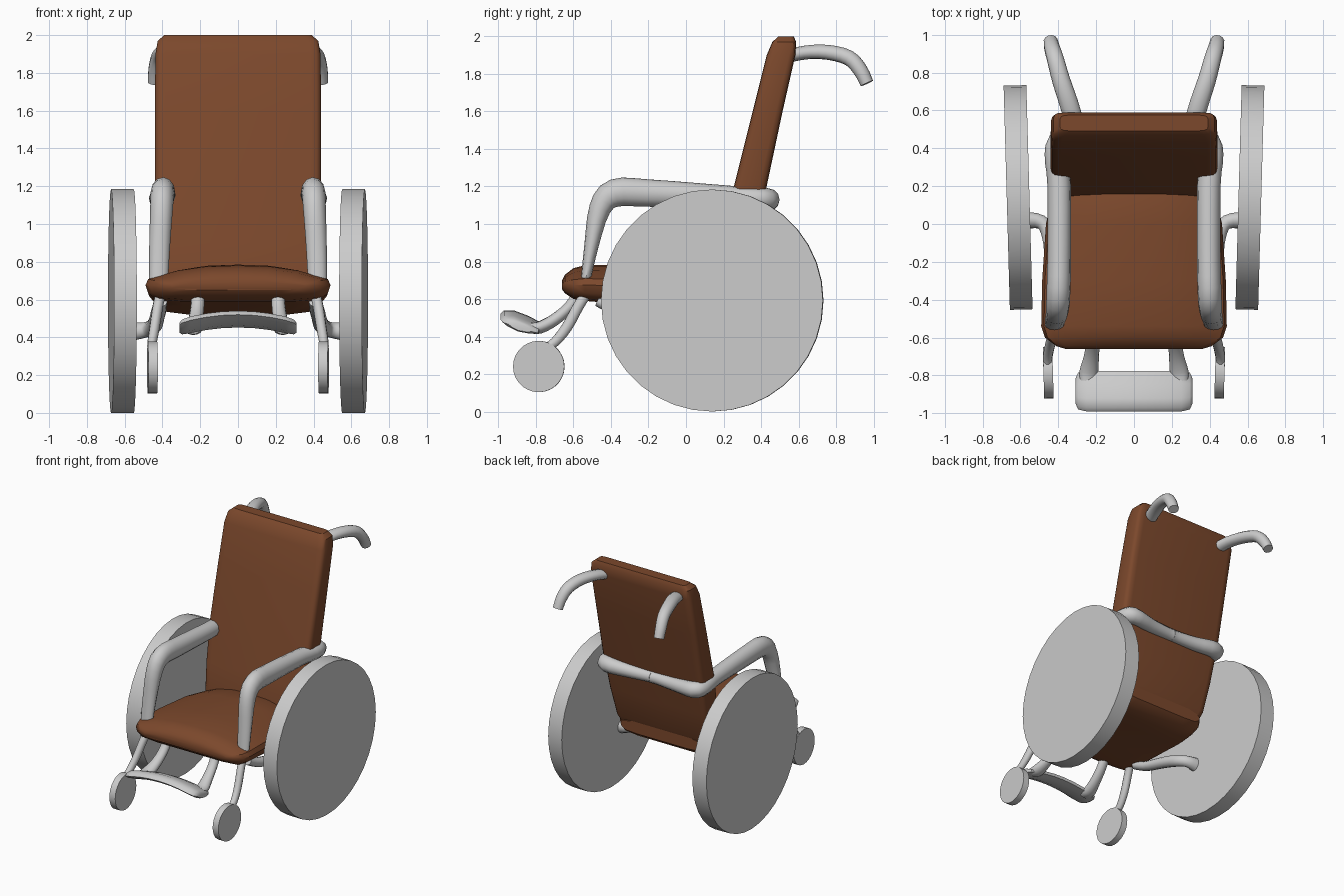
import bpy, bmesh, math
from mathutils import Vector, Matrix

if "Cube" in bpy.data.objects:
    bpy.data.objects.remove(bpy.data.objects["Cube"])

brown = bpy.data.materials.new("brown_upholstery")
brown.diffuse_color = (0.20, 0.065, 0.025, 1)
brown.use_nodes = True
brown.node_tree.nodes["Principled BSDF"].inputs["Base Color"].default_value = brown.diffuse_color


def finish(name, bm, mat=None, mirror=True, angle=35):
    bmesh.ops.recalc_face_normals(bm, faces=bm.faces)
    me = bpy.data.meshes.new(name)
    bm.to_mesh(me)
    bm.free()
    ob = bpy.data.objects.new(name, me)
    bpy.context.collection.objects.link(ob)
    me.polygons.foreach_set("use_smooth", [True] * len(me.polygons))
    me.set_sharp_from_angle(angle=math.radians(angle))
    if mat:
        me.materials.append(mat)
    if mirror:
        ob.modifiers.new("mirror", 'MIRROR').use_clip = True
    return ob


def loft(rings):
    bm = bmesh.new()
    rows = [[bm.verts.new(p) for p in r] for r in rings]
    n = len(rows[0])
    for a, b in zip(rows, rows[1:]):
        for i in range(n):
            j = (i + 1) % n
            bm.faces.new((a[i], a[j], b[j], b[i]))
    bm.faces.new(rows[0][::-1])
    bm.faces.new(rows[-1])
    return bm


def spline(pts, steps=3):
    # Catmull-Rom through tuples of any length
    p = [Vector(q) for q in pts]
    p = [2 * p[0] - p[1]] + p + [2 * p[-1] - p[-2]]
    out = []
    for a, b, c, d in zip(p, p[1:], p[2:], p[3:]):
        for k in range(steps):
            t = k / steps
            out.append(0.5 * (2 * b + (c - a) * t + (2 * a - 5 * b + 4 * c - d) * t * t
                              + (3 * b - a - 3 * c + d) * t ** 3))
    return out + [p[-2]]


def tube(name, pts, sizes, sides=12):
    # sweep an ellipse (sideways, upward radius) along a path
    centre = spline(pts)
    size = spline([(w, h, 0) for w, h in sizes])
    side, rings = Vector((1, 0, 0)), []
    for i, c in enumerate(centre):
        t = (centre[min(i + 1, len(centre) - 1)] - centre[max(i - 1, 0)]).normalized()
        side = (side - t * side.dot(t)).normalized()
        up = t.cross(side)
        w, h = size[i].x, size[i].y
        rings.append([c + side * w * math.cos(a) + up * h * math.sin(a)
                      for a in (2 * math.pi * k / sides for k in range(sides))])
    return finish(name, loft(rings), angle=50)


def disc(name, centre, radius, width, sides, toe):
    bm = bmesh.new()
    m = (Matrix.Translation(centre) @ Matrix.Rotation(math.radians(toe), 4, 'Z')
         @ Matrix.Rotation(math.pi / 2, 4, 'Y'))
    bmesh.ops.create_cone(bm, cap_ends=True, segments=sides, radius1=radius,
                          radius2=radius, depth=width, matrix=m)
    return finish(name, bm)


# Seat cushion: arched top, flat bottom, lofted front to back
half = [(0, 1), (.35, .94), (.65, .72), (.88, .4), (.97, .25), (1, -.1),
        (.97, -.55), (.88, -.88), (.6, -1), (0, -1)]
profile = half + [(-x, z) for x, z in half[-2:0:-1]]
seat = [(-.66, .36, .65, .70), (-.645, .41, .63, .73), (-.60, .47, .60, .765),
        (-.54, .49, .59, .78), (-.3, .485, .57, .785), (0, .465, .54, .78),
        (.15, .43, .52, .77), (.25, .40, .53, .73), (.30, .36, .57, .68)]
finish("seat", loft([[(x * w, y, (a + b) / 2 + z * (b - a) / 2) for x, z in profile]
                     for y, w, a, b in seat]), brown, False)

# Reclined backrest: rounded slab lofted upward
corner = [(1, .55), (.985, .8), (.95, .95), (.88, 1)]
quad = corner + [(0, 1)] + [(-x, y) for x, y in corner[::-1]]
slab = quad + [(-x, -y) for x, y in quad]
back = [(.62, .14, .28, .38), (.68, .14, .31, .40), (.9, .19, .36, .425), (1.2, .255, .43, .44),
        (1.6, .355, .515, .44), (1.9, .43, .583, .437), (1.97, .46, .588, .425), (2, .492, .575, .39)]
finish("backrest", loft([[(x * w, (a + b) / 2 + y * (b - a) / 2, z) for x, y in slab]
                         for z, a, b, w in back]), brown, False)

# Armrests joined by a rail behind the backrest
tube("armrest_frame",
     [(.42, -.535, .70), (.415, -.505, .88), (.405, -.46, 1.08), (.40, -.38, 1.165),
      (.395, -.2, 1.165), (.395, .2, 1.145), (.41, .37, 1.135), (.375, .44, 1.13),
      (.2, .425, 1.12), (.05, .415, 1.12), (0, .415, 1.12)],
     [(.05, .026), (.055, .038), (.06, .058), (.063, .075), (.063, .073), (.062, .062),
      (.062, .058), (.06, .06), (.05, .05), (.045, .045), (.045, .045)])

# Push handles
tube("push_handle",
     [(.31, .52, 1.89), (.345, .64, 1.915), (.385, .76, 1.915), (.415, .87, 1.885), (.433, .93, 1.82),
      (.44, .965, 1.75)],
     [(.05, .035), (.05, .037), (.048, .04), (.045, .042), (.042, .04), (.038, .036)])

# Large wheels and casters
disc("large_wheel", (.612, .14, .592), .592, .12, 36, -1.6)
disc("caster_wheel", (.453, -.785, .24), .137, .05, 28, -1.6)

# Caster stems
tube("caster_stem",
     [(.457, -.76, .33), (.455, -.70, .37), (.442, -.635, .45), (.425, -.575, .56), (.41, -.53, .63)],
     [(.022, .024), (.025, .027), (.027, .03), (.028, .03), (.028, .03)], 10)

# Axle arms from under the seat to the wheels
tube("axle_arm",
     [(.41, -.47, .59), (.42, -.36, .54), (.43, -.2, .50), (.445, -.06, .46), (.49, .01, .44),
      (.58, .02, .43)],
     [(.035, .03), (.04, .035), (.04, .04), (.042, .042), (.038, .042), (.045, .055)])

# Footrest hangers
tube("footrest_hanger",
     [(.21, -.57, .64), (.215, -.62, .56), (.225, -.70, .49), (.238, -.78, .448), (.243, -.83, .445)],
     [(.036, .03), (.036, .03), (.04, .032), (.05, .033), (.045, .028)])

# Footrest plate: tilted leaf section, arched from side to side
leaf = [(-.99, .52), (-.97, .54), (-.92, .54), (-.84, .51), (-.775, .475),
        (-.78, .455), (-.83, .452), (-.90, .465), (-.96, .495)]
rings = []
for x in (-.31, -.295, -.25, -.17, -.085, 0, .085, .17, .25, .295, .31):
    u = abs(x) / .31
    s = 1 if u < .85 else (.9 if u < .97 else .6)
    drop = .045 * u * u
    rings.append([(x, -.88 + (y + .88) * s, .495 + (z - .495) * s - drop) for y, z in leaf])
finish("footrest_plate", loft(rings), None, False, 50)
